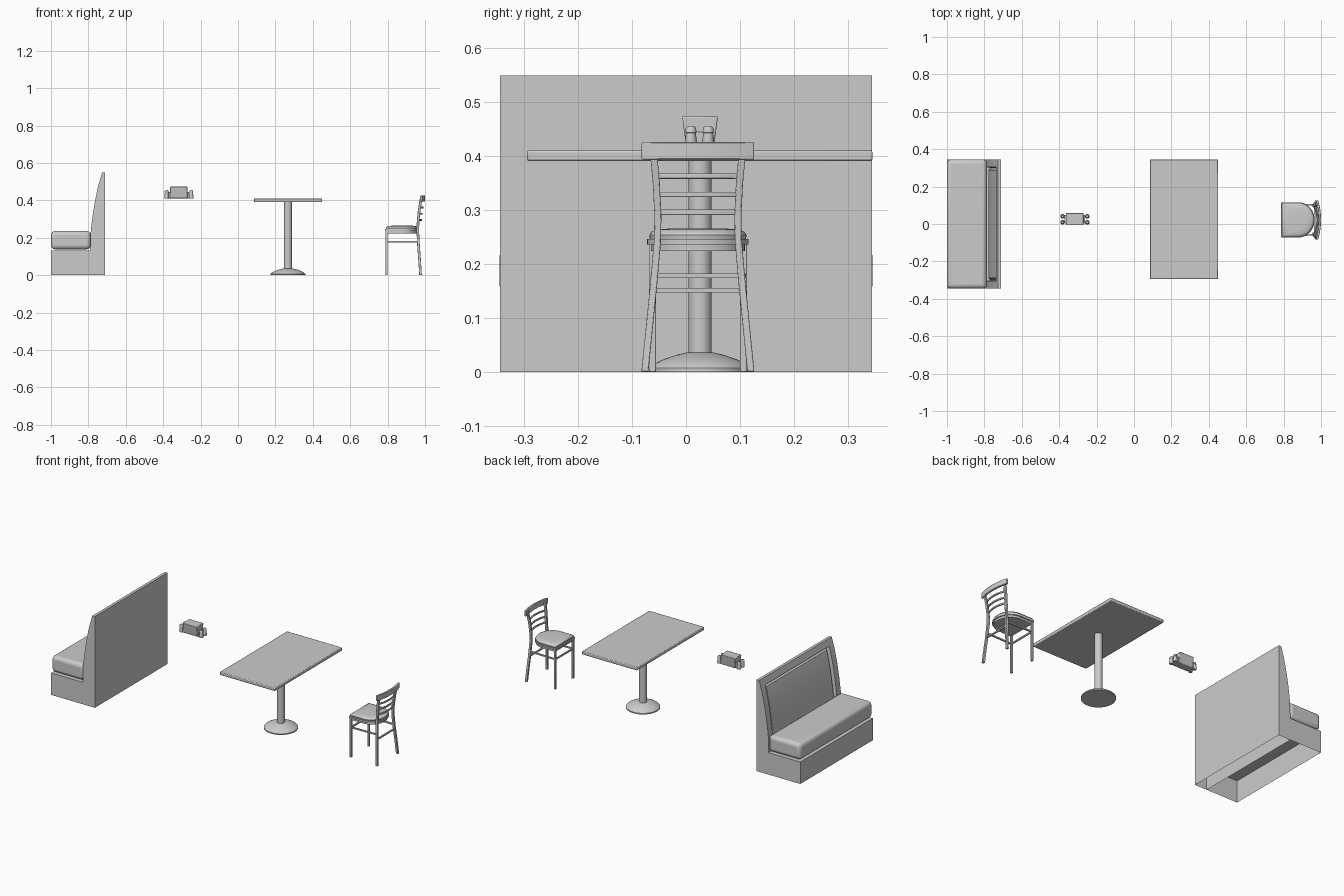
import bpy, bmesh, math
from mathutils import Vector

if "Cube" in bpy.data.objects:
    bpy.data.objects.remove(bpy.data.objects["Cube"])

grey = bpy.data.materials.new("plain_grey")
grey.use_nodes = True
grey.diffuse_color = (0.6, 0.6, 0.6, 1)
grey.node_tree.nodes["Principled BSDF"].inputs["Base Color"].default_value = (0.6, 0.6, 0.6, 1)
made = []


def finish(name, bm, bevel=0, segments=2):
    bmesh.ops.recalc_face_normals(bm, faces=bm.faces)
    mesh = bpy.data.meshes.new(name)
    bm.to_mesh(mesh)
    bm.free()
    mesh.materials.append(grey)
    obj = bpy.data.objects.new(name, mesh)
    bpy.context.collection.objects.link(obj)
    if bevel:
        mod = obj.modifiers.new("soft_edges", "BEVEL")
        mod.width, mod.segments = bevel, segments
        mod.limit_method, mod.angle_limit = "ANGLE", math.radians(40)
    made.append(obj)
    return obj


def loft(bm, rings, caps=True):
    """Skin a list of closed rings of points."""
    rows = [[bm.verts.new(p) for p in ring] for ring in rings]
    for a, b in zip(rows, rows[1:]):
        for i in range(len(a)):
            j = (i + 1) % len(a)
            bm.faces.new((a[i], a[j], b[j], b[i]))
    if caps:
        bm.faces.new(rows[0][::-1])
        bm.faces.new(rows[-1])


def box(name, x, y, z, bevel=0, segments=2, open_bottom=False):
    bm = bmesh.new()
    ring = [(x[0], y[0]), (x[1], y[0]), (x[1], y[1]), (x[0], y[1])]
    loft(bm, [[(px, py, h) for px, py in ring] for h in z])
    if open_bottom:
        low = [f for f in bm.faces if all(v.co.z == z[0] for v in f.verts)]
        bmesh.ops.delete(bm, geom=low, context="FACES_ONLY")
    return finish(name, bm, bevel, segments)


def turned(name, x, y, profile, sides=32):
    bm = bmesh.new()
    turns = [math.tau * i / sides for i in range(sides)]
    loft(bm, [[(x + r * math.cos(t), y + r * math.sin(t), z) for t in turns] for r, z in profile])
    return finish(name, bm)


def bar(name, path, u, v, bevel=0.002):
    """Rectangular section with half-axes u and v, swept along a path."""
    u, v = Vector(u), Vector(v)
    bm = bmesh.new()
    loft(bm, [[Vector(p) + a * u + b * v for a, b in ((-1, -1), (1, -1), (1, 1), (-1, 1))] for p in path])
    return finish(name, bm, bevel)


# Booth bench: hollow plinth, soft seat, framed back
END = 0.344
box("booth_plinth", (-1, -0.79), (-END, END), (0, 0.132), open_bottom=True)
box("booth_seat_cushion", (-1, -0.787), (-END - 0.001, END + 0.001), (0.138, 0.236), 0.022, 4)

front = [(-0.79, 0), (-0.79, 0.14), (-0.787, 0.24), (-0.777, 0.32),
         (-0.764, 0.4), (-0.747, 0.48), (-0.727, 0.548)]
profile = front + [(-0.71, 0.548), (-0.71, 0)]
bm = bmesh.new()
loft(bm, [[(x, y, z) for x, z in profile] for y in (-END, END)])
bmesh.ops.recalc_face_normals(bm, faces=bm.faces)
bmesh.ops.delete(bm, geom=[f for f in bm.faces if f.normal.z < -0.9], context="FACES_ONLY")
panel = [f for f in bm.faces if f.normal.x < -0.9 and f.calc_center_median().z > 0.14]
bmesh.ops.inset_region(bm, faces=panel, thickness=0.04, use_even_offset=True)
bmesh.ops.inset_region(bm, faces=panel, thickness=0.004, depth=-0.02, use_even_offset=True)
bmesh.ops.inset_region(bm, faces=panel, thickness=0.012, depth=0.01, use_even_offset=True)
finish("booth_back", bm)

# Pedestal table
TX, TY = 0.267, 0.026
box("table_top", (0.085, 0.45), (-0.294, 0.345), (0.39, 0.41), 0.004)
turned("table_column", TX, TY, [(0.0215, 0.03), (0.0215, 0.391)])
turned("table_foot", TX, TY, [(0.093, 0), (0.093, 0.007), (0.086, 0.014), (0.068, 0.023),
                             (0.045, 0.031), (0.024, 0.036)], 40)

# Chair seat: D-shaped layers
CY = 0.022


def seat_outline(grow):
    arc = [math.pi * (i / 20 - 0.5) for i in range(21)]
    pts = [(0.787 - grow, -0.093 - grow)]
    pts += [(0.88 + (0.085 + grow) * math.cos(t), (0.093 + grow) * math.sin(t)) for t in arc]
    return pts + [(0.787 - grow, 0.093 + grow)]


def seat_layer(name, layers):
    bm = bmesh.new()
    loft(bm, [[(x, y + CY, z) for x, y in seat_outline(g)] for g, z in layers])
    finish(name, bm)


seat_layer("chair_seat_frame", [(-0.006, 0.224), (-0.006, 0.236)])
seat_layer("chair_seat_band", [(0.001, 0.236), (0.001, 0.246)])
seat_layer("chair_seat_cushion", [(-0.004, 0.246), (-0.003, 0.253), (-0.007, 0.259),
                                  (-0.016, 0.263), (-0.04, 0.265)])

# Chair legs and side stretchers
rear_leg = [(0.976, 0.098, 0), (0.971, 0.09, 0.08), (0.965, 0.082, 0.16), (0.961, 0.075, 0.24),
            (0.963, 0.074, 0.29), (0.969, 0.077, 0.35), (0.98, 0.083, 0.415)]
for side, label in ((-1, "right"), (1, "left")):
    bar("chair_rear_leg_" + label, [(x, CY + side * y, z) for x, y, z in rear_leg],
        (0.007, 0, 0), (0, 0.0065, 0))
    fy = CY + side * 0.084
    bar("chair_front_leg_" + label, [(0.794, fy, 0), (0.794, fy, 0.236)],
        (0.006, 0, 0), (0, 0.0065, 0))
    bar("chair_side_stretcher_" + label, [(0.794, fy, 0.178), (0.965, CY + side * 0.08, 0.178)],
        (0, 0.004, 0), (0, 0, 0.004), 0)
for label, x, z, half in (("front", 0.794, 0.178, 0.08), ("rear", 0.966, 0.151, 0.08)):
    bar("chair_cross_stretcher_" + label, [(x, CY - half, z), (x, CY + half, z)],
        (0.004, 0, 0), (0, 0, 0.004), 0)


# Chair back: bowed slats and top rail
def bowed(name, x, z, half, bow, thick, tall):
    steps = [i / 6 - 1 for i in range(13)]
    bar(name, [(x + bow * (1 - s * s), CY + half * s, z) for s in steps],
        (thick, 0, 0), (0, 0, tall))


for i, (x, z) in enumerate(((0.963, 0.295), (0.967, 0.328), (0.972, 0.362))):
    bowed(f"chair_slat_{i + 1}", x, z, 0.076, 0.016, 0.004, 0.005)
bowed("chair_top_rail", 0.979, 0.409, 0.104, 0.015, 0.006, 0.016)

# Condiment set: tray, flared napkin holder, four shakers
HX, HY = -0.317, 0.026
box("condiment_tray", (-0.372, -0.262), (HY - 0.022, HY + 0.022), (0.411, 0.444), 0.002)
bm = bmesh.new()
loft(bm, [[(HX + a * 0.047, HY + b * d, z) for a, b in ((-1, -1), (1, -1), (1, 1), (-1, 1))]
          for d, z in ((0.024, 0.411), (0.029, 0.44), (0.033, 0.473))])
finish("napkin_holder", bm, 0.003)
for x, side in ((-0.382, "right"), (-0.25, "left")):
    for y, end in ((0.009, "front"), (0.041, "rear")):
        turned(f"shaker_{side}_{end}", x, y,
               [(0.011, 0.411), (0.012, 0.42), (0.009, 0.442), (0.0105, 0.443),
                (0.0095, 0.451), (0.006, 0.455)], 16)

# Smooth rounded surfaces, keep crisp edges
bpy.ops.object.select_all(action="DESELECT")
for obj in made:
    obj.select_set(True)
bpy.context.view_layer.objects.active = made[0]
bpy.ops.object.shade_smooth_by_angle(angle=math.radians(35))
